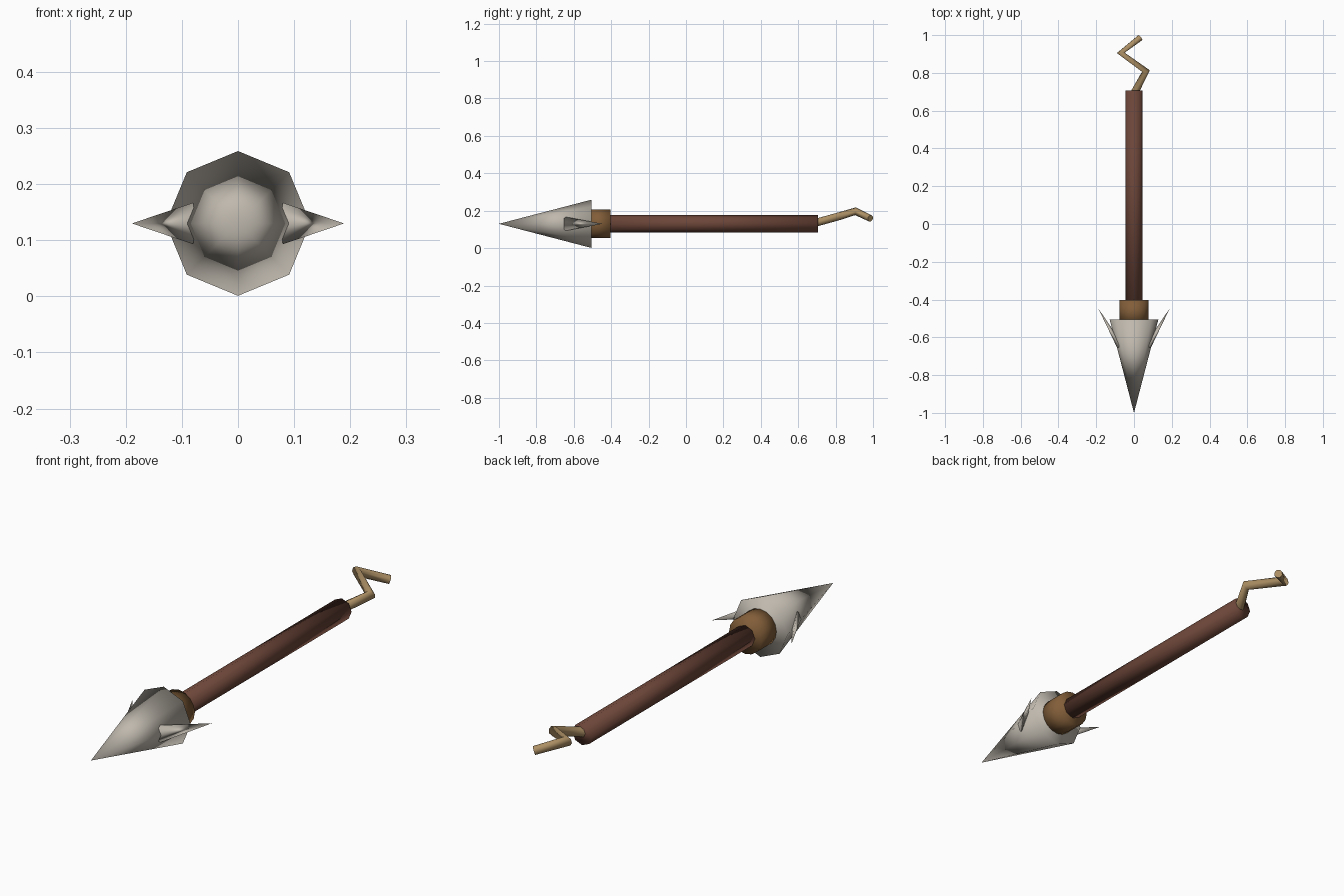
import bpy, bmesh, math
from mathutils import Matrix, Vector

cube = bpy.data.objects.get("Cube")
if cube:
    bpy.data.objects.remove(cube, do_unlink=True)

AXIS_Z = 0.13


def make_material(name, rgb):
    mat = bpy.data.materials.new(name)
    mat.use_nodes = True
    color = (*rgb, 1.0)
    mat.diffuse_color = color
    mat.node_tree.nodes["Principled BSDF"].inputs["Base Color"].default_value = color
    return mat


steel = make_material("pale_steel", (0.52, 0.48, 0.42))
red_wood = make_material("red_brown_wood", (0.15, 0.06, 0.04))
leather = make_material("tan_leather", (0.22, 0.11, 0.04))
cord = make_material("light_cord", (0.42, 0.28, 0.13))


def add_mesh(name, bm, mat):
    bmesh.ops.recalc_face_normals(bm, faces=bm.faces)
    for face in bm.faces:
        face.smooth = True
    mesh = bpy.data.meshes.new(name)
    bm.to_mesh(mesh)
    bm.free()
    mesh.materials.append(mat)
    obj = bpy.data.objects.new(name, mesh)
    bpy.context.collection.objects.link(obj)
    return obj


def add_rod(name, y_front, y_back, r_front, r_back, sides, mat):
    """Cone or cylinder along y, with a corner pointing straight up."""
    bm = bmesh.new()
    place = Matrix.Translation((0, (y_front + y_back) / 2, AXIS_Z))
    turn = Matrix.Rotation(math.radians(-90), 4, "X")
    bmesh.ops.create_cone(bm, cap_ends=True, segments=sides, radius1=r_front,
                          radius2=r_back, depth=y_back - y_front, matrix=place @ turn)
    bmesh.ops.remove_doubles(bm, verts=bm.verts, dist=0.0001)
    return add_mesh(name, bm, mat)


# Spear head, binding collar and shaft
add_rod("spear_head", -1.0, -0.505, 0, 0.129, 8, steel)
add_rod("collar", -0.53, -0.403, 0.077, 0.077, 16, leather)
add_rod("shaft", -0.45, 0.706, 0.046, 0.046, 8, red_wood)


# Swept-back barbs, one on each side of the head
def add_barb(name, side):
    bm = bmesh.new()
    base = [(0.075, -0.685, 0), (0.08, -0.643, 0.037),
            (0.085, -0.6, 0), (0.08, -0.643, -0.037)]
    ring = [bm.verts.new((side * x, y, AXIS_Z + z)) for x, y, z in base]
    tip = bm.verts.new((side * 0.189, -0.447, AXIS_Z))
    bm.faces.new(ring)
    for i in range(4):
        bm.faces.new((ring[i], ring[(i + 1) % 4], tip))
    add_mesh(name, bm, steel)


add_barb("left_barb", 1)
add_barb("right_barb", -1)

# Zigzag cord trailing from the back of the shaft
path = [(0.0, 0.69, 0.135), (0.063, 0.81, 0.168),
        (-0.07, 0.906, 0.197), (0.033, 0.986, 0.159)]
curve = bpy.data.curves.new("tail_cord", "CURVE")
curve.dimensions = "3D"
curve.bevel_depth = 0.021
curve.bevel_resolution = 2
curve.use_fill_caps = True
spline = curve.splines.new("POLY")
spline.points.add(len(path) - 1)
for point, co in zip(spline.points, path):
    point.co = (*co, 1.0)
spline.points[-1].radius = 0.85
spline.use_smooth = True
curve.materials.append(cord)
bpy.context.collection.objects.link(bpy.data.objects.new("tail_cord", curve))
